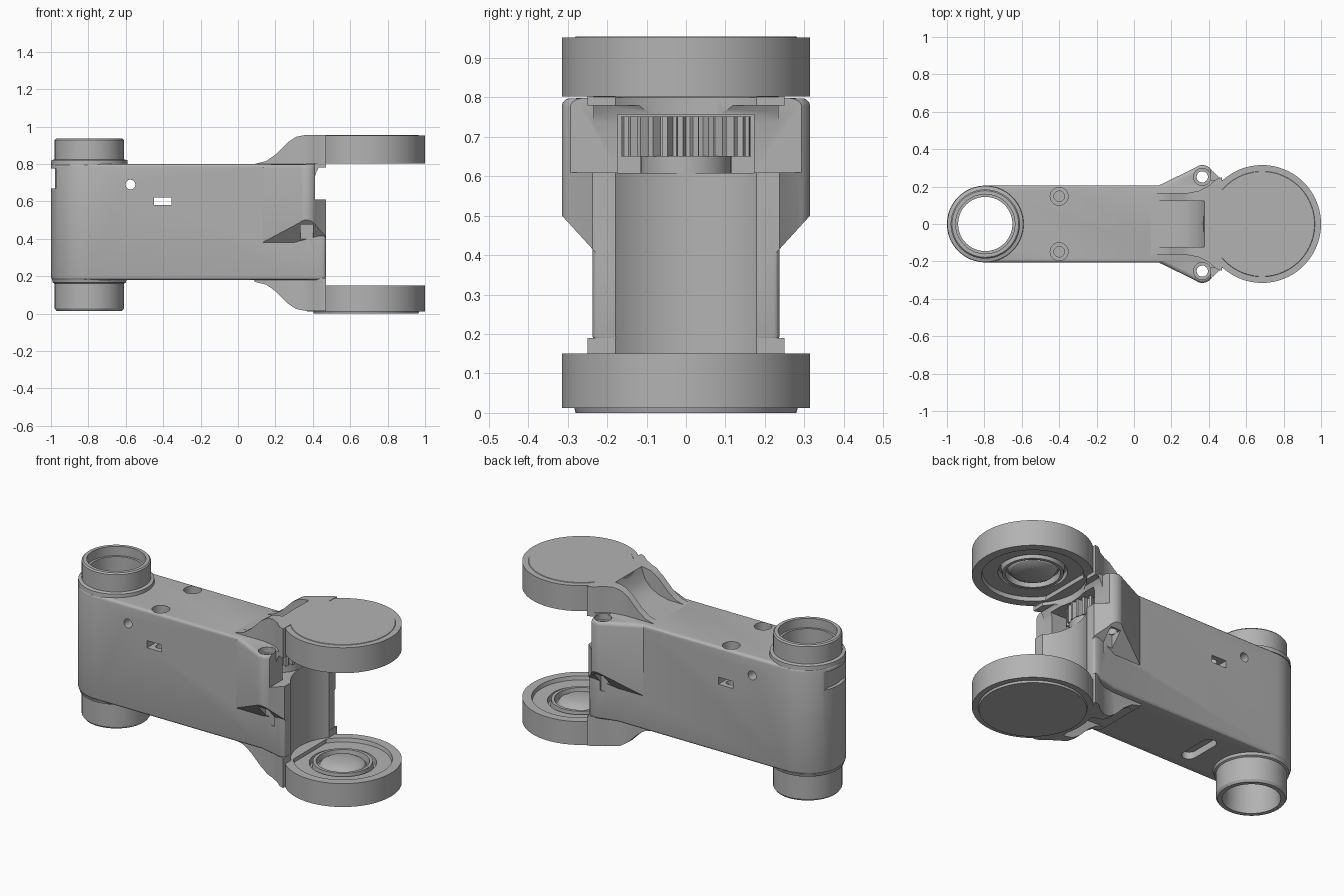
import bpy, bmesh, math

if "Cube" in bpy.data.objects:
    bpy.data.objects.remove(bpy.data.objects["Cube"])

mat = bpy.data.materials.new("plain grey")
mat.diffuse_color = (0.45, 0.45, 0.45, 1)
mat.use_nodes = True
mat.node_tree.nodes["Principled BSDF"].inputs["Base Color"].default_value = mat.diffuse_color


def finish(name, bm):
    bmesh.ops.remove_doubles(bm, verts=bm.verts, dist=1e-5)
    bmesh.ops.recalc_face_normals(bm, faces=bm.faces)
    me = bpy.data.meshes.new(name)
    bm.to_mesh(me)
    bm.free()
    me.materials.append(mat)
    ob = bpy.data.objects.new(name, me)
    bpy.context.scene.collection.objects.link(ob)
    return ob


def prism(name, pts, a, b, axis='z'):
    """Extrude a 2D outline from a to b along z (x,y points) or y (x,z points)."""
    bm = bmesh.new()
    place = (lambda p, t: (p[0], p[1], t)) if axis == 'z' else (lambda p, t: (p[0], t, p[1]))
    lo = [bm.verts.new(place(p, a)) for p in pts]
    hi = [bm.verts.new(place(p, b)) for p in pts]
    bm.faces.new(lo)
    bm.faces.new(hi)
    for i in range(len(pts)):
        j = (i + 1) % len(pts)
        bm.faces.new((lo[i], lo[j], hi[j], hi[i]))
    return finish(name, bm)


def arc(cx, cy, r, a0, a1, n):
    return [(cx + r * math.cos(math.radians(a0 + (a1 - a0) * i / n)),
             cy + r * math.sin(math.radians(a0 + (a1 - a0) * i / n))) for i in range(n + 1)]


def cyl(name, x, y, r, a, b, axis='z', n=32):
    return prism(name, arc(x, y, r, 0, 360, n)[:-1], a, b, axis)


def box(x0, x1, y0, y1, z0, z1):
    return prism("cutter", [(x0, y0), (x1, y0), (x1, y1), (x0, y1)], z0, z1)


def lathe(name, prof, cx, closed=False, n=96):
    bm = bmesh.new()
    rings = [[bm.verts.new((cx + r * math.cos(2 * math.pi * i / n),
                            r * math.sin(2 * math.pi * i / n), z)) for i in range(n)] for r, z in prof]
    for k in range(len(prof) if closed else len(prof) - 1):
        p, q = rings[k], rings[(k + 1) % len(prof)]
        for i in range(n):
            j = (i + 1) % n
            bm.faces.new((p[i], p[j], q[j], q[i]))
    return finish(name, bm)


def apply(ob, kind, **kw):
    m = ob.modifiers.new("m", kind)
    for k, v in kw.items():
        setattr(m, k, v)
    bpy.context.view_layer.objects.active = ob
    bpy.ops.object.modifier_apply(modifier=m.name)


def boolean(ob, op, *others):
    for o in others:
        apply(ob, 'BOOLEAN', object=o, operation=op, solver='EXACT')
        bpy.data.objects.remove(o)


def bevel(ob, w, n=3):
    apply(ob, 'BEVEL', width=w, segments=n, limit_method='ANGLE', angle_limit=math.radians(50))


JX, TX = 0.685, -0.795      # fork joint and tube axes

# main body with rounded end
plan = arc(TX, 0, 0.205, 90, 270, 32) + [(0.3, -0.205), (0.43, -0.237), (0.47, -0.237),
                                         (0.47, 0.237), (0.43, 0.237), (0.3, 0.205)]
body = prism("arm_body", plan, 0.18, 0.80)
bevel(body, 0.015)

# screw ears with sloping undersides
for s in (1, -1):
    ear_plan = [(0.12, 0.15), (0.12, 0.2), (0.33, 0.302)] + arc(0.365, 0.253, 0.062, 112, 30, 8) \
        + [(0.47, 0.237), (0.47, 0.15)]
    ear = prism("ear", [(x, s * y) for x, y in ear_plan], 0.3, 0.798)
    bevel(ear, 0.02)
    bm = bmesh.new()
    sect = [(0.10, 0.265), (0.36, 0.55), (0.5, 0.55), (0.5, 0.2), (0.10, 0.2)]
    a = [bm.verts.new((0, s * y, z)) for y, z in sect]
    b = [bm.verts.new((0.6, s * y, z)) for y, z in sect]
    bm.faces.new(a)
    bm.faces.new(b)
    for i in range(5):
        j = (i + 1) % 5
        bm.faces.new((a[i], a[j], b[j], b[i]))
    boolean(ear, 'DIFFERENCE', finish("cutter", bm))
    boolean(body, 'UNION', ear)

# step above the joint, then the fillet under the upper fork
boolean(body, 'DIFFERENCE', box(0.412, 0.6, -0.4, 0.4, 0.61, 0.9))
lip = prism("lip", [(0.36, 0.735), (0.412, 0.735), (0.42, 0.76), (0.435, 0.785), (0.475, 0.803),
                    (0.36, 0.803)], -0.235, 0.235, 'y')
boolean(body, 'UNION', lip)

# joint clearance, gear window, tube bore, rear notch, bottom pockets
boolean(body, 'DIFFERENCE',
        cyl("cutter", JX, 0, 0.28, 0.1, 0.85, n=96),
        box(0.06, 0.6, -0.172, 0.172, 0.608, 0.757),
        cyl("cutter", TX, 0, 0.165, 0.1, 0.9, n=64),
        box(-1.1, -0.972, -0.11, 0.11, 0.67, 0.775),
        box(0.08, 0.34, -0.12, 0.12, 0.1, 0.25),
        prism("cutter", arc(-0.44, 0.08, 0.04, 0, 180, 8) + arc(-0.44, -0.08, 0.04, 180, 360, 8), 0.1, 0.22),
        cyl("cutter", -0.575, 0.69, 0.026, -0.4, 0.4, 'y'),
        box(-0.45, -0.355, -0.4, 0.4, 0.58, 0.622))

# screw holes and nut pockets
for s in (1, -1):
    boolean(body, 'DIFFERENCE',
            cyl("cutter", -0.4, s * 0.148, 0.048, 0.75, 0.9),
            cyl("cutter", -0.4, s * 0.148, 0.028, 0.5, 0.76),
            cyl("cutter", 0.365, s * 0.252, 0.046, 0.765, 0.9),
            cyl("cutter", 0.365, s * 0.252, 0.03, 0.3, 0.78),
            box(0.335, 0.4, min(s * 0.222, s * 0.35), max(s * 0.222, s * 0.35), 0.35, 0.475))

# bearing tube through the rounded end, with collar
lathe("bearing_tube", [(0.158, 0.935), (0.178, 0.935), (0.185, 0.927), (0.185, 0.825), (0.203, 0.82),
                       (0.205, 0.795), (0.184, 0.79), (0.184, 0.185), (0.2, 0.182), (0.195, 0.165),
                       (0.185, 0.16), (0.185, 0.028), (0.176, 0.015), (0.152, 0.015), (0.145, 0.06),
                       (0.145, 0.88), (0.158, 0.88)], TX, closed=True)

# fork necks: side profile crossed with flared plan, hollowed between two ribs
side = [(0.08, -0.02), (0.09, 0.0), (0.15, 0.015), (0.2, 0.05), (0.265, 0.115), (0.31, 0.145), (0.36, 0.155),
        (0.47, 0.155), (0.47, -0.02)]
scoop = [(0.0, 0.002), (0.2, 0.004), (0.27, 0.02), (0.32, 0.05), (0.355, 0.09), (0.378, 0.16), (0.378, 0.2), (0.0, 0.2)]
half = [(0.05, 0.165), (0.28, 0.165), (0.35, 0.178), (0.4, 0.205), (0.44, 0.24), (0.47, 0.25)]
flare = half + [(x, -y) for x, y in reversed(half)]
for name, base, s in (("upper_neck", 0.80, 1), ("lower_neck", 0.17, -1)):
    neck = prism(name, [(x, base + s * z) for x, z in side], -0.3, 0.3, 'y')
    boolean(neck, 'INTERSECT', prism("cutter", flare, -0.2, 1.2))
    boolean(neck, 'DIFFERENCE',
            prism("cutter", [(x, base + s * z) for x, z in scoop], -0.122, 0.122, 'y'),
            cyl("cutter", JX, 0, 0.28, 0.15, 0.80, n=96))

# fork discs with recessed inner faces, bearing ring and dome
inner = [(0.315, 0.15), (0.265, 0.15), (0.26, 0.128), (0.18, 0.128), (0.178, 0.095), (0.165, 0.095),
         (0.16, 0.138), (0.143, 0.138), (0.138, 0.105), (0.13, 0.105), (0.117, 0.127), (0.09, 0.142),
         (0.05, 0.148), (0, 0.15)]
lathe("lower_disc", [(0, 0), (0.28, 0), (0.283, 0.012), (0.315, 0.012)] + inner, JX)
lathe("upper_disc", [(r, 0.952 - z) for r, z in [(0, -0.003), (0.28, -0.003), (0.282, 0), (0.315, 0)] + inner], JX)

# drive gear on its hub
teeth = 26
gear = []
for i in range(teeth):
    for f, r in ((0.0, 0.14), (0.3, 0.14), (0.45, 0.165), (0.8, 0.165)):
        t = 2 * math.pi * (i + f) / teeth
        gear.append((0.245 + r * math.cos(t), r * math.sin(t)))
prism("gear", gear, 0.65, 0.752)
cyl("gear_hub", 0.29, 0, 0.115, 0.596, 0.652, n=48)

# smooth shading with sharp edges kept
bpy.ops.object.select_all(action='DESELECT')
for o in bpy.context.scene.objects:
    o.select_set(True)
    bpy.context.view_layer.objects.active = o
bpy.ops.object.shade_smooth_by_angle(angle=math.radians(30))
